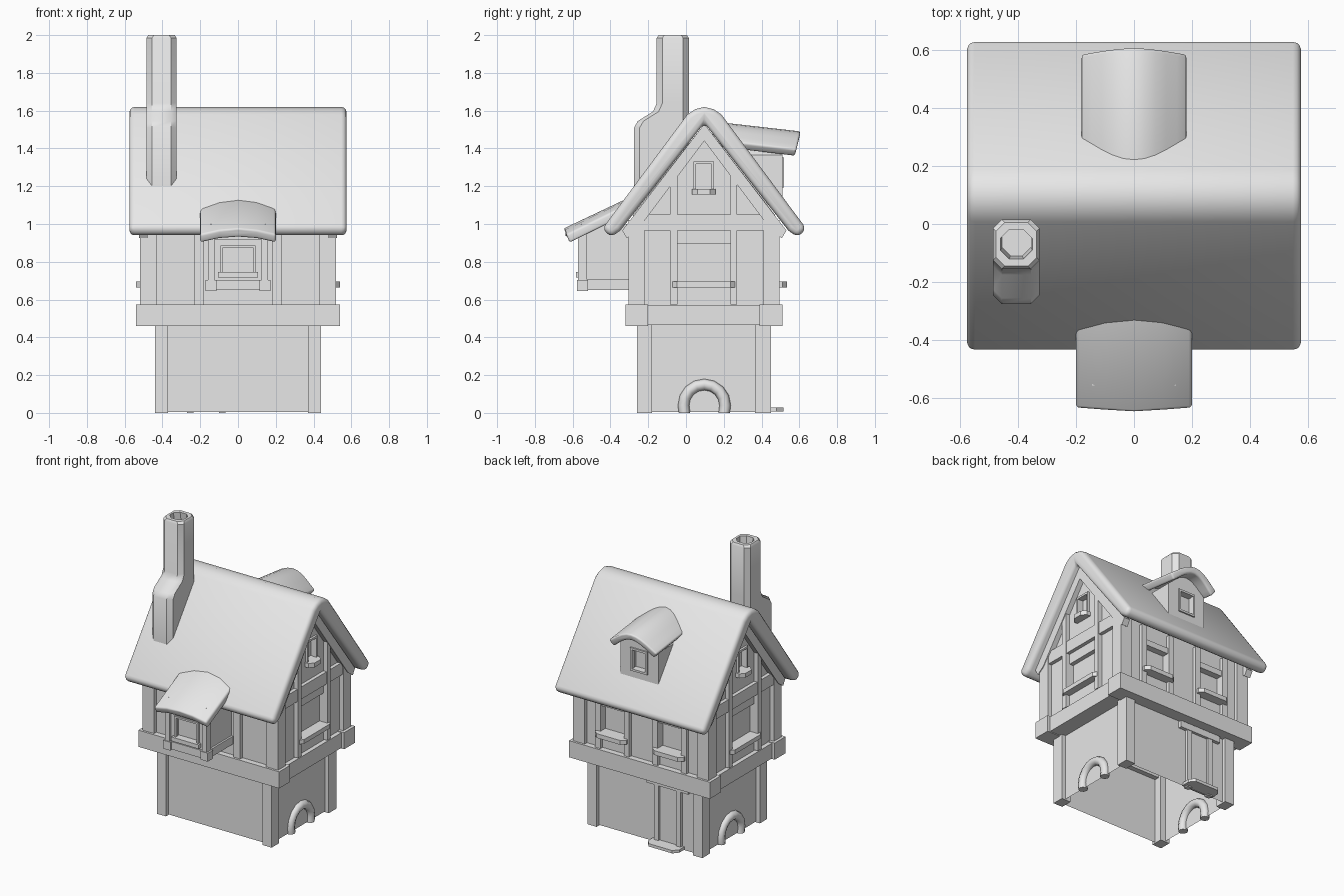
import bpy, bmesh, math

if "Cube" in bpy.data.objects:
    bpy.data.objects.remove(bpy.data.objects["Cube"])

GREY = (0.8, 0.8, 0.8, 1)
grey = bpy.data.materials.new("plain_grey")
grey.use_nodes = True
grey.diffuse_color = GREY
grey.node_tree.nodes["Principled BSDF"].inputs["Base Color"].default_value = GREY
MID = 0.097  # y of the ridge


def finish(name, bm, smooth=None, bevel=0):
    bmesh.ops.recalc_face_normals(bm, faces=bm.faces)
    mesh = bpy.data.meshes.new(name)
    bm.to_mesh(mesh)
    bm.free()
    mesh.materials.append(grey)
    ob = bpy.data.objects.new(name, mesh)
    bpy.context.collection.objects.link(ob)
    bpy.ops.object.select_all(action='DESELECT')
    ob.select_set(True)
    bpy.context.view_layer.objects.active = ob
    if bevel:
        mod = ob.modifiers.new("soft_edges", 'BEVEL')
        mod.width, mod.segments = bevel, 3
        mod.limit_method, mod.angle_limit = 'ANGLE', math.radians(40)
        bpy.ops.object.modifier_apply(modifier=mod.name)
    if smooth:
        bpy.ops.object.shade_smooth_by_angle(angle=math.radians(smooth))
    return ob


def add_loft(bm, rings):
    rows = [[bm.verts.new(p) for p in ring] for ring in rings]
    n = len(rows[0])
    for a, b in zip(rows, rows[1:]):
        for i in range(n):
            bm.faces.new((a[i], a[(i + 1) % n], b[(i + 1) % n], b[i]))
    bm.faces.new(rows[0])
    bm.faces.new(rows[-1])


def loft(name, rings, **style):
    bm = bmesh.new()
    add_loft(bm, rings)
    return finish(name, bm, **style)


def prism_x(name, profile, x0, x1, **style):
    return loft(name, [[(x, y, z) for y, z in profile] for x in (x0, x1)], **style)


def boxes(name, *items):
    """One object made of boxes given as x0, x1, y0, y1, z0, z1."""
    bm = bmesh.new()
    for x0, x1, y0, y1, z0, z1 in items:
        add_loft(bm, [[(x0, y0, z), (x1, y0, z), (x1, y1, z), (x0, y1, z)] for z in (z0, z1)])
    return finish(name, bm)


def flip_x(*items):
    """The given boxes together with their mirror images in x."""
    return [*items, *[(-b, -a, *rest) for a, b, *rest in items]]


def recess(ob, *items):
    cutter = boxes("recess_cutter", *items)
    cutter.hide_render = True
    mod = ob.modifiers.new("recess", 'BOOLEAN')
    mod.operation, mod.object, mod.solver = 'DIFFERENCE', cutter, 'EXACT'
    bpy.context.view_layer.objects.active = ob
    bpy.ops.object.modifier_apply(modifier=mod.name)
    bpy.data.objects.remove(cutter)


def shelf(name, place, half, out, z0, z1):
    """Slab with clipped outer corners; place maps along, outward to x, y."""
    plan = [(-half, -0.03), (half, -0.03), (half, out * 0.5),
            (half - 0.03, out), (0.03 - half, out), (-half, out * 0.5)]
    loft(name, [[(*place(a, o), z) for a, o in plan] for z in (z0, z1)])


# Ground floor: open-bottomed walls and corner posts
bm = bmesh.new()
add_loft(bm, [[(-.41, -.235, z), (.41, -.235, z), (.41, .425, z), (-.41, .425, z)]
              for z in (0.005, 0.52)])
bm.faces.ensure_lookup_table()
bmesh.ops.delete(bm, geom=[f for f in bm.faces if f.calc_center_median().z < 0.1],
                 context='FACES_ONLY')
finish("lower_walls", bm)
boxes("lower_corner_posts", *flip_x((.37, .44, -.26, -.18, 0, .5), (.37, .44, .365, .45, 0, .5)))

# Side arches
for side, s in (("left", 1), ("right", -1)):
    path = [(0.105, 0)] + [(0.11 * math.cos(math.pi * i / 8), 0.04 + 0.11 * math.sin(math.pi * i / 8))
                           for i in range(9)] + [(-0.105, 0)]
    rings = []
    for i, (u, z) in enumerate(path):
        a = math.pi * min(max(i - 1, 0), 8) / 8
        rings.append([(s * 0.41 + 0.03 * math.cos(t),
                       MID + u + 0.03 * math.sin(t) * math.cos(a),
                       z + 0.03 * math.sin(t) * math.sin(a))
                      for t in [math.tau * k / 8 for k in range(8)]])
    loft(side + "_arch", rings, smooth=50)

# Back door
boxes("door_frame", (-.27, -.235, .41, .445, 0, .41), (-.1, -.065, .41, .445, 0, .41),
      (-.33, -.01, .41, .449, .41, .455))
boxes("door_panel", (-.24, -.09, .41, .43, .01, .41))
shelf("door_step", lambda a, o: (a - .165, .445 + o), .12, .07, .008, .028)

# Beam band between floors
boxes("floor_beams", (-.54, .54, -.32, -.2, .46, .575), (-.54, .54, .39, .51, .46, .575),
      *flip_x((.39, .52, -.2, .39, .465, .57)))

# Upper floor walls with gables and recessed windows
walls = prism_x("upper_walls", [(-.28, .56), (.47, .56), (.47, 1.05), (MID, 1.53), (-.28, 1.05)],
                -.49, .49)
recess(walls, *flip_x((.46, .6, -.045, .235, .695, .895), (.46, .6, .05, .14, 1.185, 1.32),
                      (.13, .31, .44, .6, .695, .87)))

# Timber framing
boxes("upper_corner_posts", *flip_x((.43, .52, -.305, -.22, .575, 1.02),
                                    (.43, .52, .41, .495, .575, 1.02)))
boxes("front_studs", *flip_x((.18, .23, -.305, -.26, .575, .99)))
boxes("back_studs", *flip_x((.09, .13, .45, .495, .575, 1.0), (.31, .35, .45, .495, .575, 1.0)))
boxes("back_rails", *flip_x((.13, .31, .46, .485, .87, .91)))
boxes("gable_studs", *flip_x((.48, .52, -.085, -.045, .575, 1.28), (.48, .52, .235, .27, .575, 1.28)))
boxes("gable_rails", *flip_x((.48, .515, -.22, -.085, .965, 1.05), (.48, .515, -.045, .235, .965, 1.05),
                             (.48, .515, .27, .41, .965, 1.05)))
for side, s in (("left", 1), ("right", -1)):
    half = [(.435, .965), (.41, .925), (.36, .96)]
    chevron = [(MID, 1.53)] + [(MID + d, z) for d, z in half] + [(MID, 1.44)] \
        + [(MID - d, z) for d, z in reversed(half)]
    prism_x(side + "_rafters", chevron, s * .48, s * .525)
    shelf(side + "_gable_sill", lambda a, o: (s * (.49 + o), MID + a - .003), .172, .05, .665, .695)
    shelf(side + "_attic_sill", lambda a, o: (s * (.49 + o), MID + a - .003), .063, .055, 1.155, 1.185)
    shelf(side + "_back_sill", lambda a, o: (s * .22 + a, .485 + o), .12, .05, .665, .695)
boxes("attic_window_frames", *flip_x((.48, .505, .04, .052, 1.18, 1.33), (.48, .505, .136, .148, 1.18, 1.33),
                                     (.48, .505, .04, .148, 1.318, 1.332)))

# Main roof
outer = [(.54, .975), (.09, 1.58), (.05, 1.607)]
inner = [(.445, .965), (.495, .93)]
profile = [(MID + d, z) for d, z in outer] + [(MID, 1.62)] + [(MID - d, z) for d, z in reversed(outer)]
profile += [(MID - d, z) for d, z in reversed(inner)] + [(MID, 1.535)] + [(MID + d, z) for d, z in inner]
prism_x("main_roof", profile, -.575, .575, smooth=45, bevel=.028)


# Chimney: clipped rectangles stacked upward, then down into the flue
def clipped(x0, x1, y0, y1, z, c):
    return [(x0 + c, y0, z), (x1 - c, y0, z), (x1, y0 + c, z), (x1, y1 - c, z),
            (x1 - c, y1, z), (x0 + c, y1, z), (x0, y1 - c, z), (x0, y0 + c, z)]


stack = [(-.485, -.325, -.275, .015, 1.16, .03), (-.485, -.325, -.275, .015, 1.51, .03),
         (-.485, -.325, -.255, .015, 1.545, .03), (-.485, -.325, -.175, .015, 1.595, .03),
         (-.485, -.325, -.155, .015, 1.64, .03), (-.485, -.325, -.155, .015, 1.985, .03),
         (-.475, -.335, -.145, .005, 2.0, .03), (-.46, -.35, -.12, -.02, 2.0, .03),
         (-.455, -.355, -.11, -.01, 1.9, .03)]
loft("chimney", [clipped(*ring) for ring in stack], smooth=35)

# Front bay
bay = boxes("bay_walls", (-.145, .145, -.555, -.27, .655, 1.0))
recess(bay, (-.085, .085, -.6, -.53, .745, .88))
boxes("bay_posts", *flip_x((.125, .16, -.572, -.525, .65, .96), (.115, .172, -.577, -.52, .645, .703)))
boxes("bay_rails", (-.12, .12, -.565, -.53, .65, .703), (-.12, .12, -.565, -.53, .915, .96),
      *flip_x((.13, .158, -.53, -.28, .65, .705)))
boxes("bay_window_frame", *flip_x((.08, .092, -.567, -.54, .72, .885)),
      (-.092, .092, -.567, -.54, .875, .887))
boxes("bay_sill", (-.105, .105, -.582, -.54, .717, .745))
rings = []
for y, z, bow in ((-.635, .975, .015), (-.28, 1.15, 0)):
    across = [(-.2, -.03), (-.1, -.008), (0, 0), (.1, -.008), (.2, -.03)]
    rings.append([(x, y - bow * (1 - abs(x) / .2), z + d) for x, d in across]
                 + [(x, y + .02 - bow * (1 - abs(x) / .2), z + d - .045) for x, d in reversed(across)])
loft("bay_roof", rings, smooth=45, bevel=.012)

# Back dormer with arched roof
steps = [i / 5 for i in range(-5, 6)]
crown = [(t, math.cos(t * math.pi / 2) ** 1.1 if abs(t) < 1 else 0) for t in steps]
face = [(-.145, 1.1), (.145, 1.1)] + [(-.145 * t, 1.365 + .09 * h) for t, h in crown]
dormer = loft("dormer_walls", [[(x, y, z) for x, z in face] for y in (.15, .51)])
recess(dormer, (-.055, .055, .47, .6, 1.205, 1.34))
boxes("dormer_frame", *flip_x((.05, .065, .49, .52, 1.195, 1.35)),
      (-.065, .065, .49, .52, 1.338, 1.352), (-.065, .065, .49, .52, 1.193, 1.207))
rings = []
for y, lift in ((.585, 0), (.15, .052)):
    bow = .022 if y > .5 else 0
    rings.append([(.185 * t, y + bow * h, 1.395 + lift + .095 * h) for t, h in crown]
                 + [(.155 * t, y - .01 + bow * h, 1.357 + lift + .088 * h) for t, h in reversed(crown)])
loft("dormer_roof", rings, smooth=45, bevel=.012)
